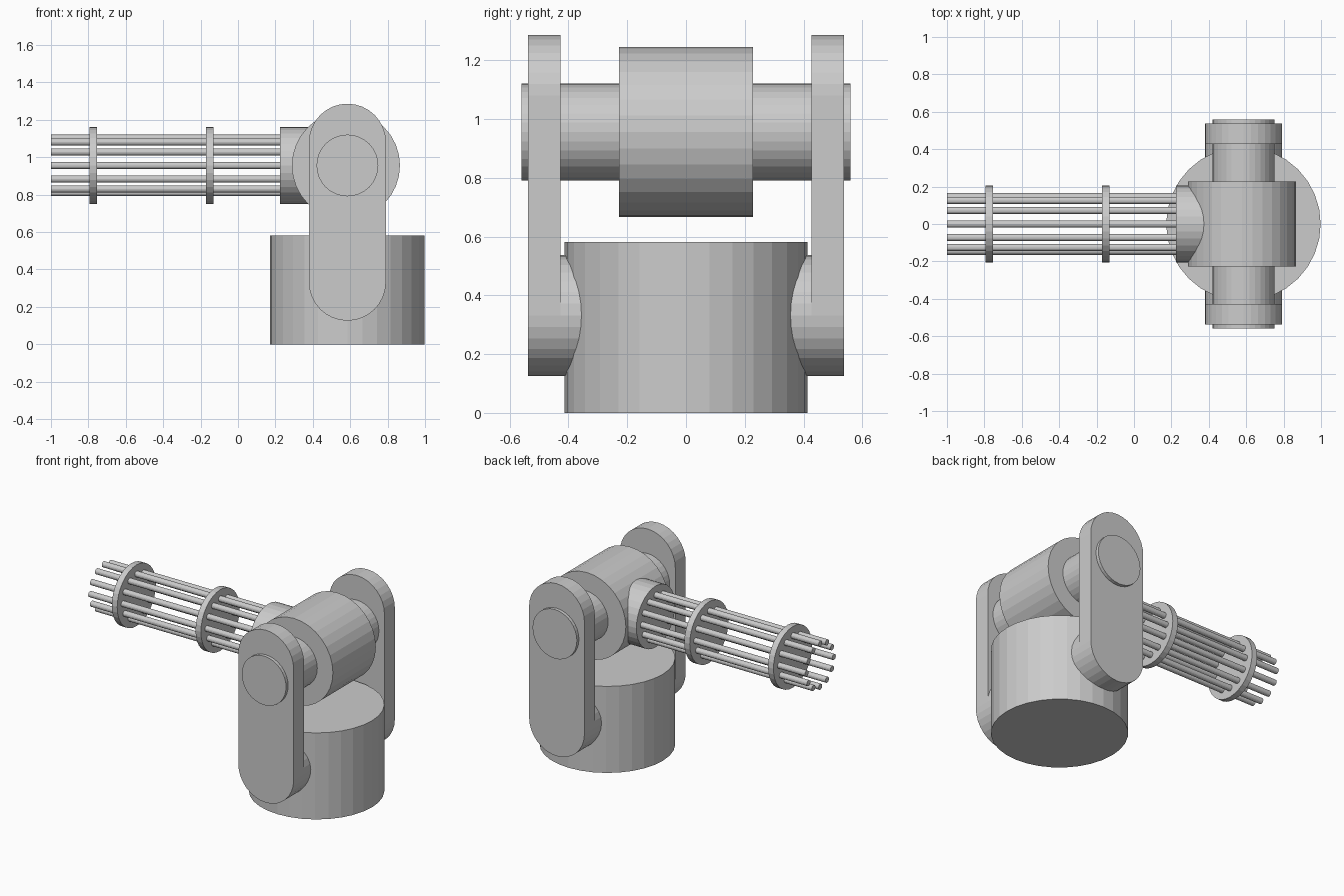
import bpy, bmesh, math
from mathutils import Matrix, Vector

if "Cube" in bpy.data.objects:
    bpy.data.objects.remove(bpy.data.objects["Cube"])

CX = 0.585      # turret axis in x
AXLE_Z = 0.956  # height of axle and gun
ROT = {'X': Matrix.Rotation(math.pi / 2, 4, 'Y'),
       'Y': Matrix.Rotation(math.pi / 2, 4, 'X'),
       'Z': Matrix.Identity(4)}


def finish(name, bm):
    bmesh.ops.recalc_face_normals(bm, faces=bm.faces)
    mesh = bpy.data.meshes.new(name)
    bm.to_mesh(mesh)
    bm.free()
    obj = bpy.data.objects.new(name, mesh)
    bpy.context.collection.objects.link(obj)
    return obj


def cylinder(name, axis, a, b, radius, centre, sides=32):
    """Closed cylinder from a to b along the axis; centre gives the other coordinates."""
    loc = Vector(centre)
    loc['XYZ'.index(axis)] = (a + b) / 2
    bm = bmesh.new()
    bmesh.ops.create_cone(bm, cap_ends=True, segments=sides, radius1=radius,
                          radius2=radius, depth=abs(b - a),
                          matrix=Matrix.Translation(loc) @ ROT[axis])
    return finish(name, bm)


def rounded_plate(name, y0, y1, radius, z_low, z_high):
    """Upright plate with half-round ends."""
    bm = bmesh.new()
    verts = []
    for z, start in ((z_high, 0), (z_low, math.pi)):
        for i in range(17):
            t = start + math.pi * i / 16
            verts.append(bm.verts.new((CX + radius * math.cos(t), y0,
                                       z + radius * math.sin(t))))
    face = bm.faces.new(verts)
    ext = bmesh.ops.extrude_face_region(bm, geom=[face], use_keep_orig=True)
    moved = [g for g in ext['geom'] if isinstance(g, bmesh.types.BMVert)]
    bmesh.ops.translate(bm, verts=moved, vec=(0, y1 - y0, 0))
    return finish(name, bm)


# Base drum
cylinder("base", 'Z', 0, 0.582, 0.413, (CX, 0, 0))

# Side arms and their lower pivots
for side, s in (("front", -1), ("back", 1)):
    rounded_plate(side + "_arm", s * 0.427, s * 0.538, 0.206, 0.332, 1.08)
    cylinder(side + "_pivot", 'Y', s * 0.3, s * 0.43, 0.206, (CX, 0, 0.332))

# Axle and central housing
cylinder("axle", 'Y', -0.56, 0.56, 0.165, (CX, 0, AXLE_Z))
cylinder("housing", 'Y', -0.228, 0.228, 0.289, (0.577, 0, AXLE_Z))

# Barrel hub and clamp discs
GUN = (0, 0, AXLE_Z)
cylinder("barrel_hub", 'X', 0.225, 0.5, 0.206, GUN)
for i, x in enumerate((-0.795, -0.172)):
    cylinder(f"barrel_clamp_{i + 1}", 'X', x, x + 0.04, 0.206, GUN)

# Ring of thin barrels
COUNT = 12
for i in range(COUNT):
    t = 2 * math.pi * i / COUNT
    cylinder(f"barrel_{i + 1}", 'X', -1.0, 0.25, 0.0195,
             (0, 0.145 * math.sin(t), AXLE_Z + 0.145 * math.cos(t)), 16)
